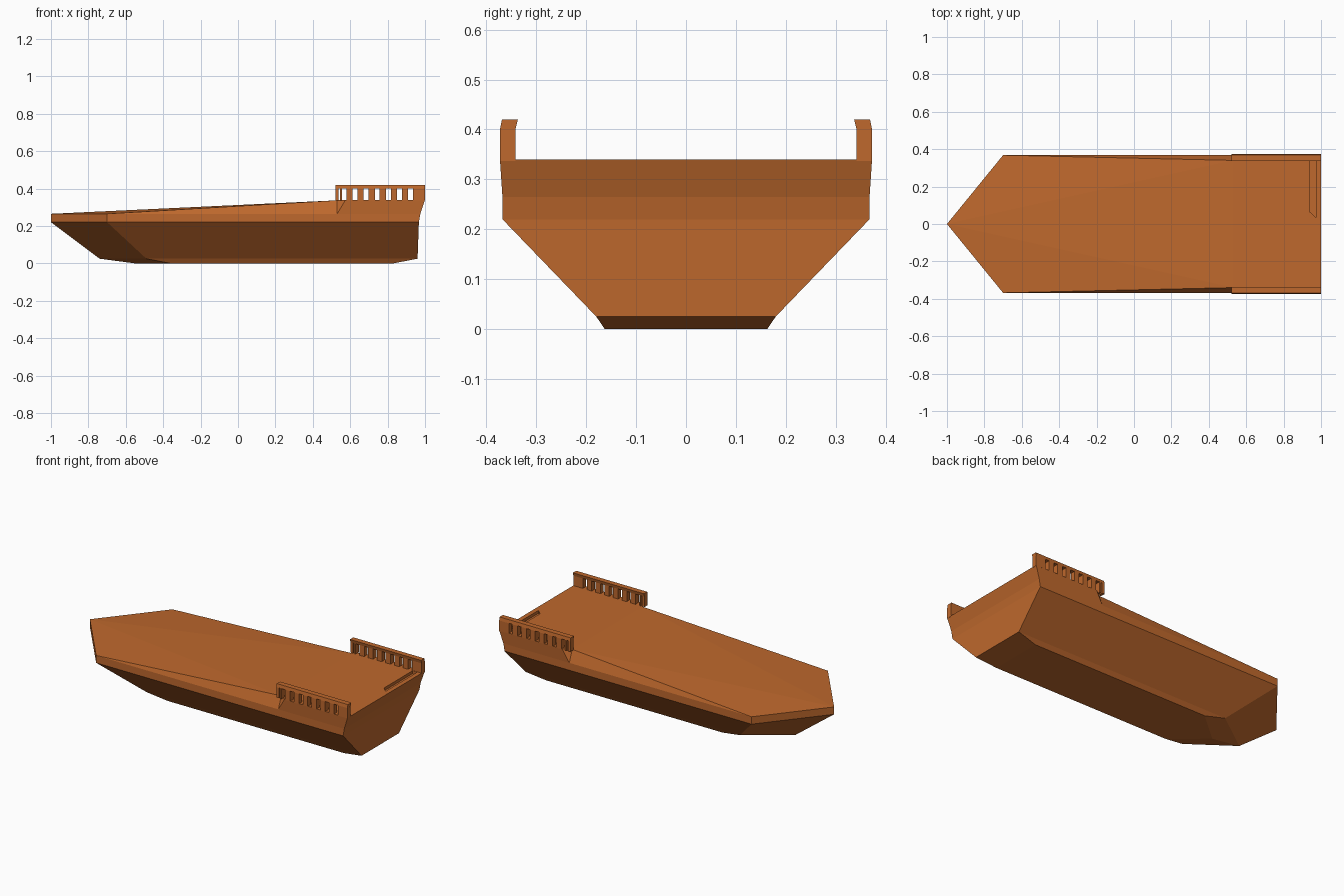
import bpy, bmesh

if "Cube" in bpy.data.objects:
    bpy.data.objects.remove(bpy.data.objects["Cube"])

mat = bpy.data.materials.new("orange_brown")
mat.diffuse_color = (0.52, 0.14, 0.026, 1)
mat.use_nodes = True
mat.node_tree.nodes["Principled BSDF"].inputs["Base Color"].default_value = mat.diffuse_color


def finish(name, bm):
    """Clean the mesh and add it to the scene as a flat-shaded object."""
    bmesh.ops.recalc_face_normals(bm, faces=bm.faces)
    me = bpy.data.meshes.new(name)
    bm.to_mesh(me)
    bm.free()
    me.materials.append(mat)
    ob = bpy.data.objects.new(name, me)
    bpy.context.collection.objects.link(ob)
    return ob


def prism(bm, profile, x0, x1):
    """Extrude a (y, z) profile along x."""
    a = [bm.verts.new((x0, y, z)) for y, z in profile]
    b = [bm.verts.new((x1, y, z)) for y, z in profile]
    n = len(profile)
    bm.faces.new(a)
    bm.faces.new(b[::-1])
    for i in range(n):
        bm.faces.new((a[i], b[i], b[(i + 1) % n], a[(i + 1) % n]))


def mirror_y(bm):
    g = bm.verts[:] + bm.edges[:] + bm.faces[:]
    d = bmesh.ops.duplicate(bm, geom=g)["geom"]
    for v in d:
        if isinstance(v, bmesh.types.BMVert):
            v.co.y = -v.co.y


# Hull: half of the faceted shell (keel, chine, waterline, deck), then mirrored
pts = {
    "k0": (-.55, 0, 0), "k1": (-.36, .163, 0), "k2": (.83, .163, 0), "k3": (.83, 0, 0),
    "c0": (-.74, 0, .025), "c1": (-.49, .18, .025), "c2": (.96, .18, .025), "c3": (.96, 0, .025),
    "w0": (-1, 0, .22), "w1": (-.7, .368, .22), "w2": (.967, .368, .22), "w3": (.967, 0, .22),
    "d0": (-1, 0, .265), "d1": (-.7, .368, .265), "d2": (.975, .368, .265), "d3": (.975, 0, .265),
    "s": (.53, .368, .265), "p": (.53, .34, .337), "p0": (.53, 0, .337),
    "t": (.575, .373, .34), "t1": (1, .373, .34), "t2": (1, 0, .34),
}
faces = ["k0 k1 k2 k3", "k0 c0 c1 k1", "k1 c1 c2 k2", "k2 c2 c3 k3",
         "c0 w0 w1 c1", "c1 w1 w2 c2", "c2 w2 w3 c3",
         "w0 d0 d1 w1", "w1 d1 s d2 w2", "w2 d2 d3 w3",
         "s t t1 d2", "d2 t1 t2 d3",
         "d0 d1 p", "d1 s p", "s t p", "d0 p p0", "p t t1", "p0 p t1 t2"]
bm = bmesh.new()
v = {k: bm.verts.new(c) for k, c in pts.items()}
for f in faces:
    bm.faces.new([v[k] for k in f.split()])
mirror_y(bm)
bmesh.ops.remove_doubles(bm, verts=bm.verts, dist=1e-5)
hull = finish("hull", bm)

# Stern slots: two shallow slanted-end grooves cut in the deck
bm = bmesh.new()
outline = [(.94, .065), (.972, .035), (.972, .34), (.94, .34)]
low = [bm.verts.new((x, y, .322)) for x, y in outline]
face = bm.faces.new(low)
top = bmesh.ops.extrude_face_region(bm, geom=[face])["geom"]
for e in top:
    if isinstance(e, bmesh.types.BMVert):
        e.co.z = .36
mirror_y(bm)
cutter = finish("slot_cutter", bm)
cutter.hide_render = True
cutter.hide_viewport = True
mod = hull.modifiers.new("slots", "BOOLEAN")
mod.operation = "DIFFERENCE"
mod.solver = "EXACT"
mod.object = cutter

# Railings: top bar leaning inward, row of posts, hanging front end, solid rear post
bm = bmesh.new()
prism(bm, [(.342, .40), (.373, .40), (.369, .42), (.337, .42)], .52, 1)
post = [(.342, .337), (.373, .337), (.373, .40), (.342, .40)]
prism(bm, post, .52, .537)
for i in range(7):
    x = .58 + i * .0592
    prism(bm, post, x, x + (.033 if i < 6 else .065))
prism(bm, post, .545, .555)
mirror_y(bm)
finish("stern_railings", bm)
